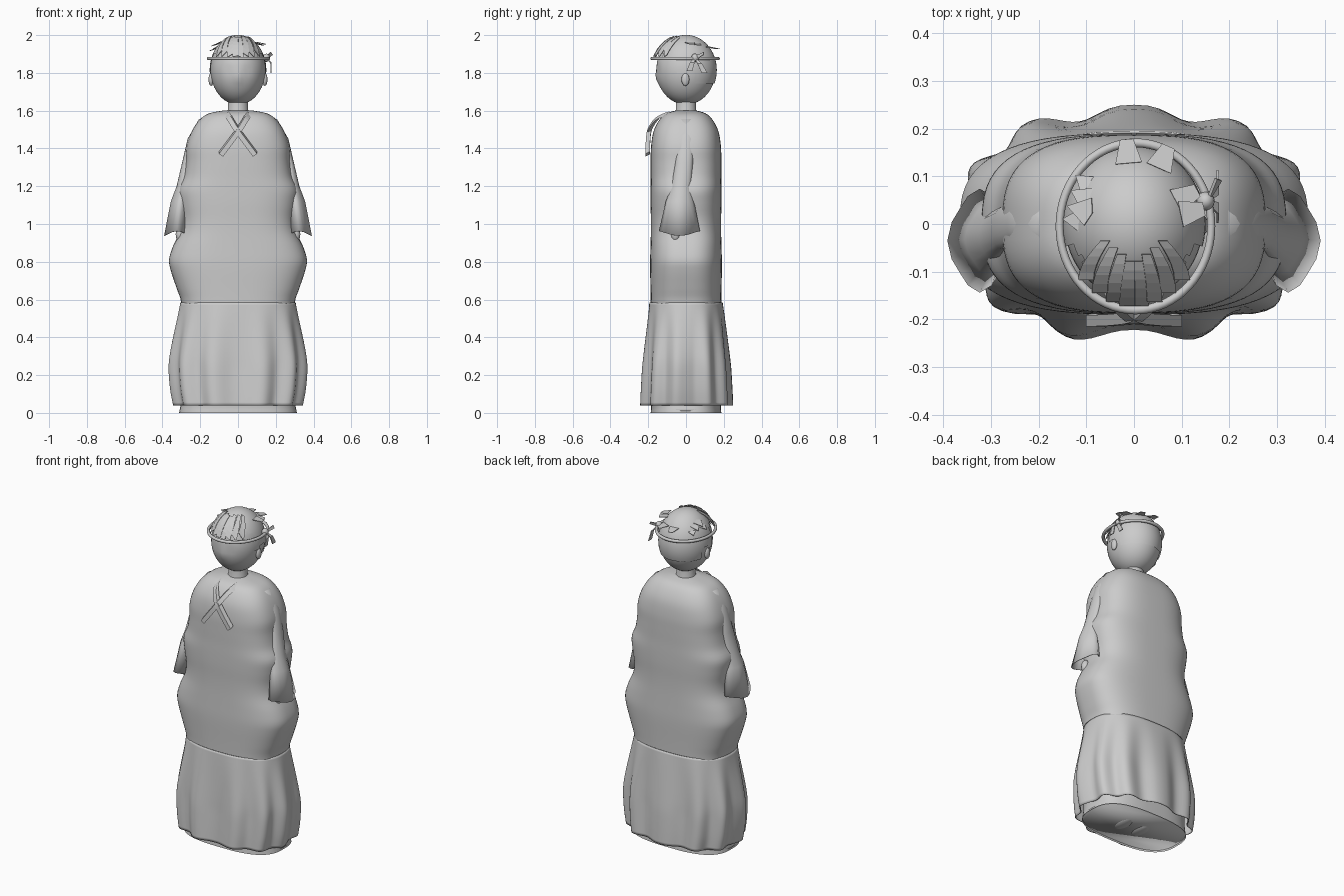
import bpy, bmesh, math, random
from math import sin, cos, pi, sqrt
from mathutils import Vector

if "Cube" in bpy.data.objects:
    bpy.data.objects.remove(bpy.data.objects["Cube"])
random.seed(4)


def make(name, verts, faces, smooth=True, thick=0):
    me = bpy.data.meshes.new(name)
    me.from_pydata(verts, [], faces)
    bm = bmesh.new()
    bm.from_mesh(me)
    bmesh.ops.recalc_face_normals(bm, faces=bm.faces)
    bm.to_mesh(me)
    bm.free()
    ob = bpy.data.objects.new(name, me)
    bpy.context.collection.objects.link(ob)
    for p in me.polygons:
        p.use_smooth = smooth
    if thick:
        m = ob.modifiers.new("thickness", 'SOLIDIFY')
        m.thickness = thick
        m.offset = 0
    return ob


def loft(name, rings, caps=(False, False), **kw):
    n = len(rings[0])
    verts = [v for r in rings for v in r]
    faces = [(i*n+j, i*n+(j+1) % n, (i+1)*n+(j+1) % n, (i+1)*n+j)
             for i in range(len(rings)-1) for j in range(n)]
    if caps[0]:
        faces.append(tuple(range(n)))
    if caps[1]:
        faces.append(tuple(range(len(verts)-n, len(verts))))
    return make(name, verts, faces, **kw)


def oval(rx, ry, z, n=64, e=2.8, cx=0, cy=0, wave=0):
    pts = []
    for i in range(n):
        a = 2*pi*i/n
        c, s = cos(a), sin(a)
        w = wave*cos(11*(a-pi/2))
        x = math.copysign(abs(c)**(2/e), c)*(rx+w)
        y = math.copysign(abs(s)**(2/e), s)*(ry+w)
        pts.append((cx+x, cy+y, z))
    return pts


def smooth_profile(pts, steps=4):
    # Catmull-Rom refinement of a short profile
    out = []
    for i in range(len(pts)-1):
        p = [Vector(pts[min(max(i+k, 0), len(pts)-1)]) for k in (-1, 0, 1, 2)]
        for s in range(steps):
            t = s/steps
            out.append(0.5*(2*p[1]+(p[2]-p[0])*t+(2*p[0]-5*p[1]+4*p[2]-p[3])*t*t
                            + (3*p[1]-p[0]-3*p[2]+p[3])*t**3))
    return out+[Vector(pts[-1])]


def ball(name, loc, scale, seg=24):
    bpy.ops.mesh.primitive_uv_sphere_add(segments=seg, ring_count=seg//2, radius=1, location=loc)
    ob = bpy.context.object
    ob.name, ob.scale = name, scale
    bpy.ops.object.shade_smooth()
    return ob


# robe: half width, half depth, height
robe = [(.31, .185, .01), (.30, .185, .1), (.298, .187, .45), (.30, .187, .58), (.325, .188, .66),
        (.355, .19, .75), (.365, .19, .81), (.345, .188, .88), (.308, .186, .96), (.30, .186, 1.03),
        (.312, .188, 1.11), (.318, .188, 1.18), (.29, .187, 1.25), (.277, .187, 1.33),
        (.273, .185, 1.41), (.245, .172, 1.49), (.205, .142, 1.55), (.155, .105, 1.585), (.07, .05, 1.602)]
loft("robe", [oval(p.x, p.y, p.z, e=2.8) for p in smooth_profile(robe)], caps=(True, True))

# base hem
loft("base_hem", [oval(.312, .187, 0), oval(.303, .183, .045)])

# pleated skirt
skirt = [(.303, .192, .585), (.318, .201, .5), (.345, .215, .35), (.355, .223, .25),
         (.347, .23, .13), (.33, .234, .04)]
prof = smooth_profile(skirt)
loft("pleated_skirt", [oval(p.x, p.y, p.z, n=132, e=2.5, wave=.014*min(1, (.585-p.z)/.35))
                       for p in prof], thick=.004)

for s in (-1, 1):
    side = "right" if s > 0 else "left"
    # sleeve: centre x, y, z, half width, half depth
    path = [(.175, 0, 1.555, .03, .04), (.235, 0, 1.45, .03, .045), (.275, -.01, 1.32, .02, .045),
            (.288, -.025, 1.2, .035, .05), (.305, -.032, 1.12, .045, .068), (.323, -.035, .95, .062, .1)]
    rings = []
    for k, (x, y, z, rx, ry) in enumerate(path):
        r = []
        for i in range(16):
            a = 2*pi*i/16
            w = 1+(.07*cos(4*a) if k > 3 else 0)
            r.append((s*(x+rx*w*cos(a)), y+ry*w*sin(a), z-(.012*cos(a*2)*(k == 5))))
        rings.append(r)
    loft(side+"_sleeve", rings, caps=(True, False), thick=.004)
    ball(side+"_hand", (s*.305, -.055, .945), (.025, .024, .04), 16)
    # foot
    ball(side+"_foot", (s*.06, -.02, .02), (.04, .075, .02), 16)
    # ear
    ball(side+"_ear", (s*.142, -.003, 1.765), (.014, .021, .034), 16)
    # crossed collar band
    band = smooth_profile([(-.062, -.10, 1.583), (-.045, -.15, 1.562), (-.01, -.19, 1.505),
                           (.03, -.2, 1.45), (.09, -.203, 1.37)])
    prof = []
    for p in band:
        w, d = Vector((.011, 0, .007)), Vector((0, .012, .006))
        prof.append([(s*q.x, q.y, q.z) for q in (p-w-d, p+w-d, p+w+d, p-w+d)])
    loft(side+"_collar_band", prof, caps=(True, True), smooth=False)

# neck
loft("neck", [oval(r, r, z, n=32, e=2) for r, z in ((.062, 1.58), (.054, 1.605), (.052, 1.68))])

# head with soft nose and brow
head = ball("head", (0, 0, 1.815), (.145, .157, .183), 48)
for v in head.data.vertices:
    if v.co.y < 0:
        nose = .05*math.exp(-(v.co.x/.13)**2-((v.co.z+.22)/.15)**2)
        eyes = sum(.03*math.exp(-((v.co.x-k)/.15)**2-(v.co.z/.12)**2) for k in (-.35, .35))
        v.co.y -= nose-eyes


# hair shell with a ragged hairline, trimmed from a larger ellipsoid
hair = ball("hair", (0, 0, 1.815), (.150, .163, .186), 64)
bm = bmesh.new()
bm.from_mesh(hair.data)
cut = []
for f in bm.faces:
    c = f.calc_center_median()
    line = -.38 if c.y > .25 else (-.05-.25*c.y if c.y > -.3 else .45)
    line += .08*sin(9*math.atan2(c.y, c.x)) if c.y < .25 else 0
    if c.z < line:
        cut.append(f)
bmesh.ops.delete(bm, geom=cut, context='FACES')
bm.to_mesh(hair.data)
bm.free()

# fringe strands fanned over the forehead
for i in range(8):
    t = (i-3.5)/3.5
    verts = []
    for k in range(6):
        u = k/5
        for e in (-1, 1):
            x = (t+e*.16)*(.06+.04*sin(u*pi/2))
            y = -(.085-.05*abs(t))*(1-u)-(.172-.055*t*t)*u
            z = 1.815+.19*sqrt(max(.12, 1-(x/.155)**2-(y/.185)**2))
            verts.append((x, y, z+.003*(i % 2)))
    make("fringe_strand", verts, [(2*k, 2*k+1, 2*k+3, 2*k+2) for k in range(5)], smooth=False, thick=.003)

# headband
bpy.ops.mesh.primitive_torus_add(major_radius=.17, minor_radius=.009, major_segments=64,
                                 minor_segments=12, location=(.003, -.005, 1.876))
bpy.context.object.name = "headband"
bpy.context.object.scale = (.935, 1.03, 1)
bpy.ops.object.shade_smooth()

# loose hair tufts: angle, tip radius
for a, r, z in ((95, .178, 1.915), (66, .178, 1.915), (140, .165, 1.91), (152, .155, 1.93),
                (165, .15, 1.945), (176, .155, 1.92), (28, .15, 1.935), (12, .15, 1.94)):
    a = math.radians(a)
    out, tan = Vector((cos(a), sin(a), 0)), Vector((-sin(a), cos(a), 0))
    root = out*(r-.05)+Vector((0, 0, z+.012))
    up = Vector((0, 0, 1))
    pts = [root-tan*.011+out*.035, root+tan*.011+out*.035, root-tan*.032-up*.0, root+tan*.032,
           root-tan*.028-out*.01-up*.02, root+tan*.028-out*.01-up*.02]
    pts = [root+out*.05-tan*.014, root+out*.05+tan*.014, root+tan*.028+up*.01, root-tan*.028+up*.01] \
        if a < 1.8 else [root+out*.045-up*.015, root+tan*.03, root-out*.01+up*.01, root-tan*.03]
    make("hair_tuft", [tuple(p) for p in pts], [(0, 1, 2, 3)], smooth=False, thick=.003)

# headband knot, loops and tails
ball("knot", (.15, .048, 1.88), (.019, .02, .022), 16)
for dy, tip in ((-.03, 1.81), (.05, 1.80)):
    a, b = Vector((.152, .048, 1.878)), Vector((.175, .048+dy, tip))
    m = (a+b)/2+Vector((.012, 0, .01))
    w = Vector((0, .012, 0))
    make("knot_tail", [tuple(p) for p in (a-w*.4, a+w*.4, m-w, m+w, b-w*1.3, b+w*1.3)],
         [(0, 1, 3, 2), (2, 3, 5, 4)], smooth=False, thick=.005)
make("knot_loop", [(.15, .04, 1.885), (.155, .06, 1.875), (.182, .092, 1.895), (.172, .095, 1.91)],
     [(0, 1, 2, 3)], smooth=False, thick=.006)
